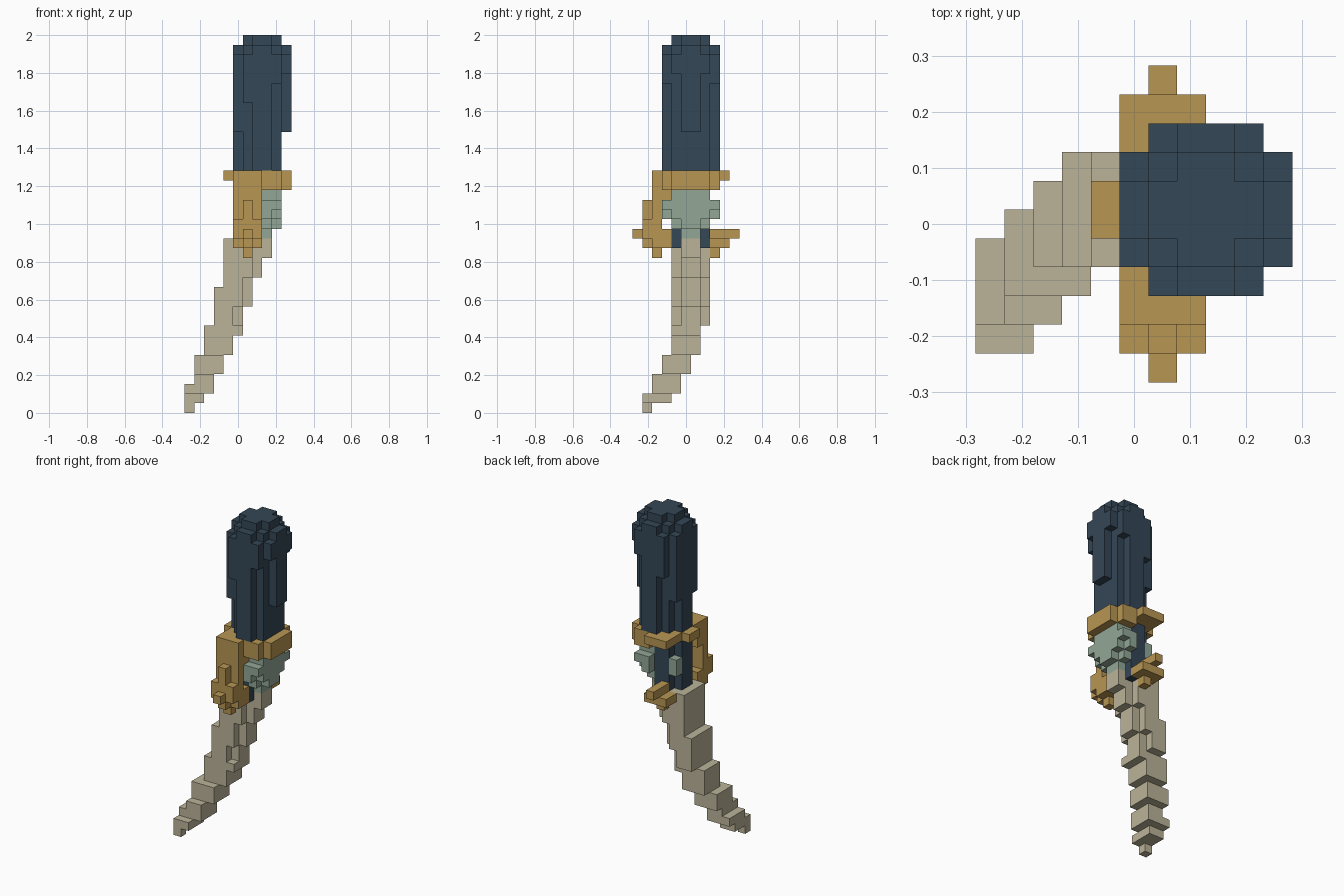
import bpy, bmesh
from mathutils import Vector

old = bpy.data.objects.get("Cube")
if old:
    bpy.data.objects.remove(old, do_unlink=True)

UNIT = 2 / 39          # size of one cube
HALF = 5.5 * UNIT      # half of the footprint


def material(name, hex_code):
    srgb = [int(hex_code[i:i + 2], 16) / 255 for i in range(0, 6, 2)]
    color = [((c + 0.055) / 1.055) ** 2.4 for c in srgb] + [1]
    mat = bpy.data.materials.new(name)
    mat.use_nodes = True
    mat.diffuse_color = color
    mat.node_tree.nodes["Principled BSDF"].inputs["Base Color"].default_value = color
    return mat


def box(x, y, z):
    """Cells inside half-open ranges along each axis."""
    return {(i, j, k) for i in range(*x) for j in range(*y) for k in range(*z)}


taken = set()


def build(name, cells, mat):
    """Make one clean shell around a set of cells, skipping cells already used."""
    cells = cells - taken
    taken.update(cells)
    bm = bmesh.new()
    corners = {}

    def vert(p):
        if p not in corners:
            corners[p] = bm.verts.new(Vector(p) * UNIT - Vector((HALF, HALF, 0)))
        return corners[p]

    for cell in cells:
        for axis in range(3):
            for side in (0, 1):
                near = list(cell)
                near[axis] += 2 * side - 1
                if tuple(near) in cells:
                    continue
                u, v = (axis + 1) % 3, (axis + 2) % 3
                loop = []
                for du, dv in ((0, 0), (1, 0), (1, 1), (0, 1)):
                    p = list(cell)
                    p[axis] += side
                    p[u] += du
                    p[v] += dv
                    loop.append(vert(tuple(p)))
                bm.faces.new(loop if side else loop[::-1])
    bmesh.ops.dissolve_limit(bm, angle_limit=0.01, verts=bm.verts, edges=bm.edges)
    mesh = bpy.data.meshes.new(name)
    bm.to_mesh(mesh)
    bm.free()
    mesh.materials.append(mat)
    bpy.context.collection.objects.link(bpy.data.objects.new(name, mesh))


navy = material("dark navy", "344756")
gold = material("old gold", "B89653")
bone = material("bone", "BBB499")
sage = material("sage green", "92A796")

# Grip: rounded column that swells towards the pommel
grip = box((5, 10), (5, 7), (25, 38)) | box((6, 10), (4, 8), (25, 38))
grip |= box((7, 9), (3, 9), (25, 38))
grip |= box((6, 7), (3, 9), (32, 37)) | box((9, 10), (3, 9), (34, 37))
grip |= box((5, 6), (4, 8), (29, 37))
grip |= box((10, 11), (5, 7), (29, 38)) | box((10, 11), (4, 8), (35, 37))
grip |= box((7, 9), (4, 8), (38, 39)) | box((6, 10), (5, 7), (38, 39))
build("grip", grip, navy)

# Core running from the grip down into the blade
build("grip_core", box((5, 8), (5, 7), (17, 24)) | box((6, 8), (4, 8), (17, 24)), navy)

# Upper collar, dropping lower on one side
collar = box((4, 11), (5, 7), (24, 25)) | box((5, 10), (3, 9), (24, 25))
collar |= box((5, 8), (2, 10), (24, 25)) | box((10, 11), (4, 8), (24, 25))
collar |= box((8, 10), (3, 9), (23, 24)) | box((10, 11), (4, 8), (23, 24))
build("collar", collar, gold)

# Front knuckle guard
knuckle = box((5, 8), (2, 4), (22, 24)) | box((5, 8), (2, 3), (17, 22))
knuckle |= box((5, 8), (1, 3), (18, 20)) | box((6, 7), (1, 3), (17, 22))
knuckle |= box((6, 7), (0, 2), (18, 19)) | box((5, 8), (2, 4), (17, 19))
knuckle |= box((6, 7), (2, 3), (16, 17))
build("knuckle_guard", knuckle, gold)

# Back prong
prong = box((6, 7), (8, 11), (18, 19)) | box((5, 8), (8, 10), (17, 18))
prong |= box((6, 7), (8, 9), (16, 17))
build("back_prong", prong, gold)

# Green inlay below the collar
inlay = box((8, 10), (4, 8), (20, 23)) | box((8, 9), (3, 9), (20, 22))
inlay |= box((9, 10), (3, 9), (21, 22)) | box((8, 10), (5, 7), (19, 20))
inlay |= box((8, 9), (4, 8), (19, 20)) | box((8, 9), (5, 7), (18, 19))
inlay |= box((5, 6), (7, 8), (20, 22))
build("inlay", inlay, sage)

# Curved blade: stacked slices of (bottom, top, x range, y range)
slices = [
    (0, 1, (0, 1), (1, 2)), (1, 2, (0, 2), (1, 4)), (2, 3, (0, 3), (2, 5)),
    (3, 4, (1, 3), (2, 5)), (4, 6, (1, 4), (3, 6)), (6, 8, (2, 5), (4, 7)),
    (8, 9, (2, 6), (4, 7)), (9, 11, (3, 6), (4, 8)), (11, 13, (3, 7), (4, 8)),
    (13, 14, (4, 7), (4, 8)), (14, 18, (4, 8), (4, 8)),
]
blade = set()
for low, high, xs, ys in slices:
    if ys[1] - ys[0] > 3:      # narrow ridge on the outer edge
        blade |= box((xs[0], xs[1] - 1), ys, (low, high))
        blade |= box(xs, (ys[0] + 1, ys[1] - 1), (low, high))
    else:
        blade |= box(xs, ys, (low, high))
blade |= box((8, 9), (5, 7), (16, 18))
build("blade", blade, bone)
